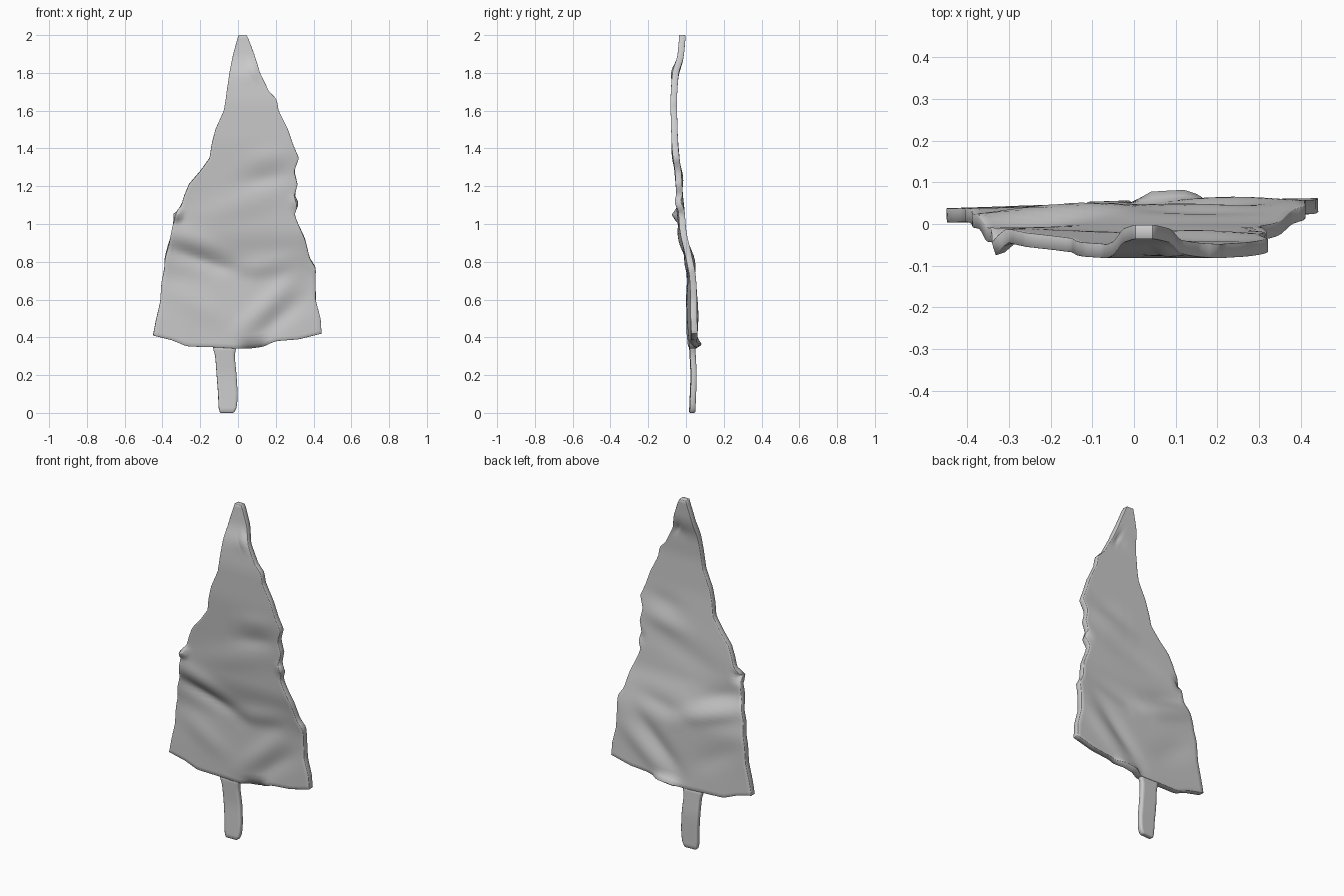
import bpy, bmesh, math

def lerp(table, t, k=1):
    """Interpolate column k of a table sorted by its first column."""
    if t <= table[0][0]:
        return table[0][k]
    for a, b in zip(table, table[1:]):
        if t <= b[0]:
            f = (t - a[0]) / (b[0] - a[0])
            return a[k] + f * (b[k] - a[k])
    return table[-1][k]

# foliage outline: height, left x, right x
outline = [(0.42, -0.45, 0.442), (0.5, -0.435, 0.437), (0.6, -0.412, 0.412),
           (0.7, -0.405, 0.41), (0.77, -0.39, 0.412), (0.82, -0.388, 0.38),
           (0.92, -0.36, 0.355), (1.02, -0.34, 0.31), (1.05, -0.338, 0.30),
           (1.1, -0.30, 0.318), (1.15, -0.285, 0.30), (1.21, -0.26, 0.315),
           (1.28, -0.20, 0.298), (1.35, -0.15, 0.322), (1.42, -0.14, 0.292),
           (1.5, -0.12, 0.265), (1.6, -0.075, 0.215), (1.66, -0.065, 0.205),
           (1.7, -0.06, 0.165), (1.8, -0.045, 0.115), (1.9, -0.025, 0.085),
           (1.98, -0.003, 0.055), (2.0, 0.003, 0.045)]
# hem of the foliage: x, height
hem = [(-0.45, 0.41), (-0.35, 0.385), (-0.27, 0.352), (-0.13, 0.348), (-0.01, 0.342),
       (0.15, 0.36), (0.2, 0.38), (0.32, 0.39), (0.44, 0.42)]
# trunk outline: height, left x, right x
trunk = [(0.0, -0.095, -0.022), (0.03, -0.103, -0.006), (0.1, -0.105, -0.002),
         (0.2, -0.113, -0.008), (0.3, -0.12, -0.018), (0.34, -0.132, -0.012), (0.355, -0.135, -0.005)]
# sideways sway of the sheet: height, y
sway = [(0, 0.035), (0.2, 0.043), (0.35, 0.035), (0.5, 0.031), (0.72, 0.03), (0.85, 0.006),
        (0.95, -0.018), (1.1, -0.027), (1.25, -0.042), (1.45, -0.06), (1.65, -0.066),
        (1.78, -0.058), (1.82, -0.048), (1.87, -0.030), (2.0, -0.018)]
# creases: start x, z, end x, z, width, depth in y
creases = [(-0.38, 0.88, 0.02, 0.74, 0.045, 0.020), (-0.36, 0.96, -0.08, 0.86, 0.05, -0.012),
           (0.0, 0.42, 0.30, 0.72, 0.05, -0.014), (0.10, 0.40, 0.36, 0.62, 0.05, 0.012),
           (-0.05, 0.74, 0.30, 0.82, 0.05, -0.010), (-0.2, 1.05, 0.2, 1.15, 0.07, -0.008),
           (0.05, 1.34, 0.28, 1.38, 0.05, -0.006), (0.02, 1.22, 0.28, 1.27, 0.05, 0.010),
           (-0.36, 0.66, -0.1, 0.5, 0.06, -0.008), (0.04, 0.35, 0.13, 0.36, 0.022, 0.028),
           (-0.345, 1.05, -0.33, 1.05, 0.025, -0.034), (0.32, 1.12, 0.34, 1.12, 0.03, -0.018),
           (0.06, 1.80, 0.10, 1.82, 0.04, -0.010)]

def sheet_y(x, z):
    y = sum(lerp(sway, z + d) for d in (-0.03, -0.015, 0, 0.015, 0.03)) / 5
    for x0, z0, x1, z1, w, d in creases:
        dx, dz = x1 - x0, z1 - z0
        t = max(0, min(1, ((x - x0) * dx + (z - z0) * dz) / (dx * dx + dz * dz)))
        r2 = (x - x0 - t * dx) ** 2 + (z - z0 - t * dz) ** 2
        fade = 1 if w < 0.035 else 0.35 + 0.65 * math.sin(math.pi * t)
        y += d * fade * math.exp(-r2 / (w * w))
    # lower corners bend away from each other
    return y + 0.035 * x * max(0, 1.2 - z)

def crumpled_sheet(name, table, rows, cols, thickness, floor=None):
    bm = bmesh.new()
    lo, hi = table[0][0], table[-1][0]
    grid = []
    for r in range(rows + 1):
        z0 = lo + (hi - lo) * r / rows
        left, right = lerp(table, z0, 1), lerp(table, z0, 2)
        line = []
        for c in range(cols + 1):
            x, z = left + (right - left) * c / cols, z0
            if floor:
                z += (lerp(floor, x) - lo) * max(0, 1 - (z0 - lo) / 0.45)
            line.append(bm.verts.new((x, sheet_y(x, z), z)))
        grid.append(line)
    for a, b in zip(grid, grid[1:]):
        for c in range(cols):
            bm.faces.new((a[c], a[c + 1], b[c + 1], b[c]))
    mesh = bpy.data.meshes.new(name)
    bm.to_mesh(mesh)
    bm.free()
    ob = bpy.data.objects.new(name, mesh)
    bpy.context.collection.objects.link(ob)
    solid = ob.modifiers.new("thickness", 'SOLIDIFY')
    solid.thickness, solid.offset = thickness, 0
    bevel = ob.modifiers.new("soft_rim", 'BEVEL')
    bevel.width, bevel.segments, bevel.angle_limit = 0.005, 1, math.radians(50)
    bpy.ops.object.select_all(action='DESELECT')
    ob.select_set(True)
    bpy.context.view_layer.objects.active = ob
    bpy.ops.object.shade_smooth_by_angle(angle=math.radians(50))
    return ob

# foliage and trunk, cut from the same crumpled sheet
crumpled_sheet("tree_foliage", outline, 80, 36, 0.034, hem)
crumpled_sheet("tree_trunk", trunk, 14, 6, 0.030)
